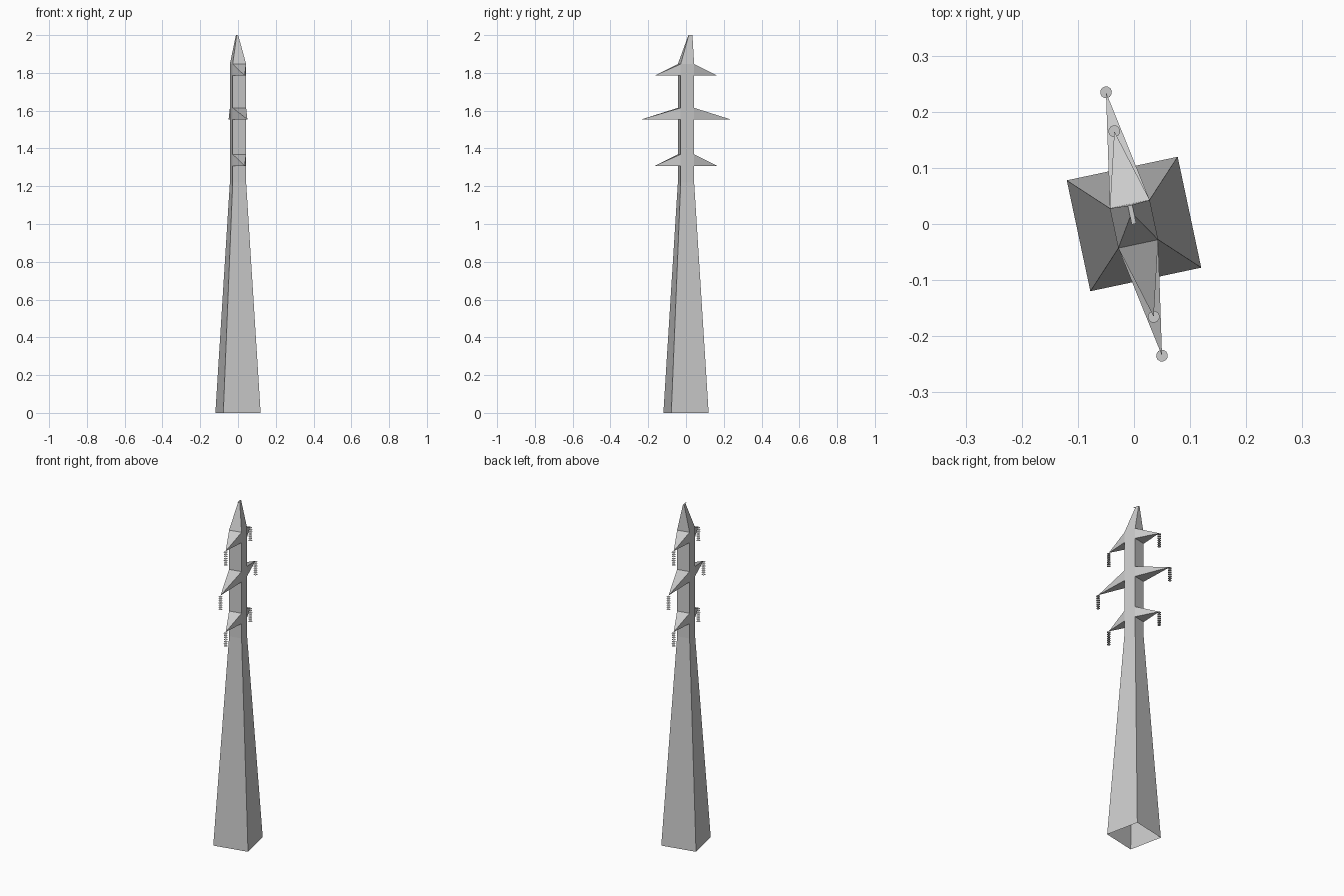
import bpy, bmesh, math
from mathutils import Matrix

if "Cube" in bpy.data.objects:
    bpy.data.objects.remove(bpy.data.objects["Cube"])

TURN = Matrix.Rotation(math.radians(12), 4, 'Z')
H = 0.0363   # half width of the upper shaft


def finish(name, bm):
    bmesh.ops.recalc_face_normals(bm, faces=bm.faces)
    me = bpy.data.meshes.new(name)
    bm.to_mesh(me)
    bm.free()
    ob = bpy.data.objects.new(name, me)
    ob.matrix_world = TURN
    bpy.context.collection.objects.link(ob)
    return ob


def rect(bm, x, y0, y1, z):
    return [bm.verts.new(p) for p in ((-x, y0, z), (x, y0, z), (x, y1, z), (-x, y1, z))]


# Tower shaft: open bottom, tapered to a straight neck, leaning peak
bm = bmesh.new()
rings = [rect(bm, *r) for r in ((0.101, -0.101, 0.101, 0),
                                (H, -H, H, 1.22),
                                (H, -H, H, 1.847),
                                (0.004, 0.014, 0.034, 2.0))]
for a, b in zip(rings, rings[1:]):
    for i in range(4):
        j = (i + 1) % 4
        bm.faces.new((a[i], a[j], b[j], b[i]))
bm.faces.new(rings[-1])
finish("tower_shaft", bm)

# Flat wire bracket overhanging the peak
bm = bmesh.new()
bm.faces.new(rect(bm, 0.004, 0.0, 0.014, 2.0))
finish("peak_bracket", bm)

# Three pairs of crossarms with hanging stacks of flat insulator discs
for level, (z, reach) in zip(("lower", "middle", "upper"),
                             ((1.308, 0.169), (1.554, 0.240), (1.786, 0.169))):
    for side, s in (("front", -1), ("back", 1)):
        bm = bmesh.new()
        root = [bm.verts.new((x, s * H, z + dz))
                for x, dz in ((-H, 0), (H, 0), (H, 0.061), (-H, 0.061))]
        tip = bm.verts.new((0, s * reach, z))
        bm.faces.new(root)
        for i in range(4):
            bm.faces.new((root[i], root[(i + 1) % 4], tip))
        finish(f"{level}_{side}_crossarm", bm)

        bm = bmesh.new()
        for k in range(7):
            bmesh.ops.create_circle(bm, cap_ends=True, segments=12, radius=0.0105,
                                    matrix=Matrix.Translation((0, s * reach, z - 0.006 - 0.0125 * k)))
        finish(f"{level}_{side}_insulator", bm)
